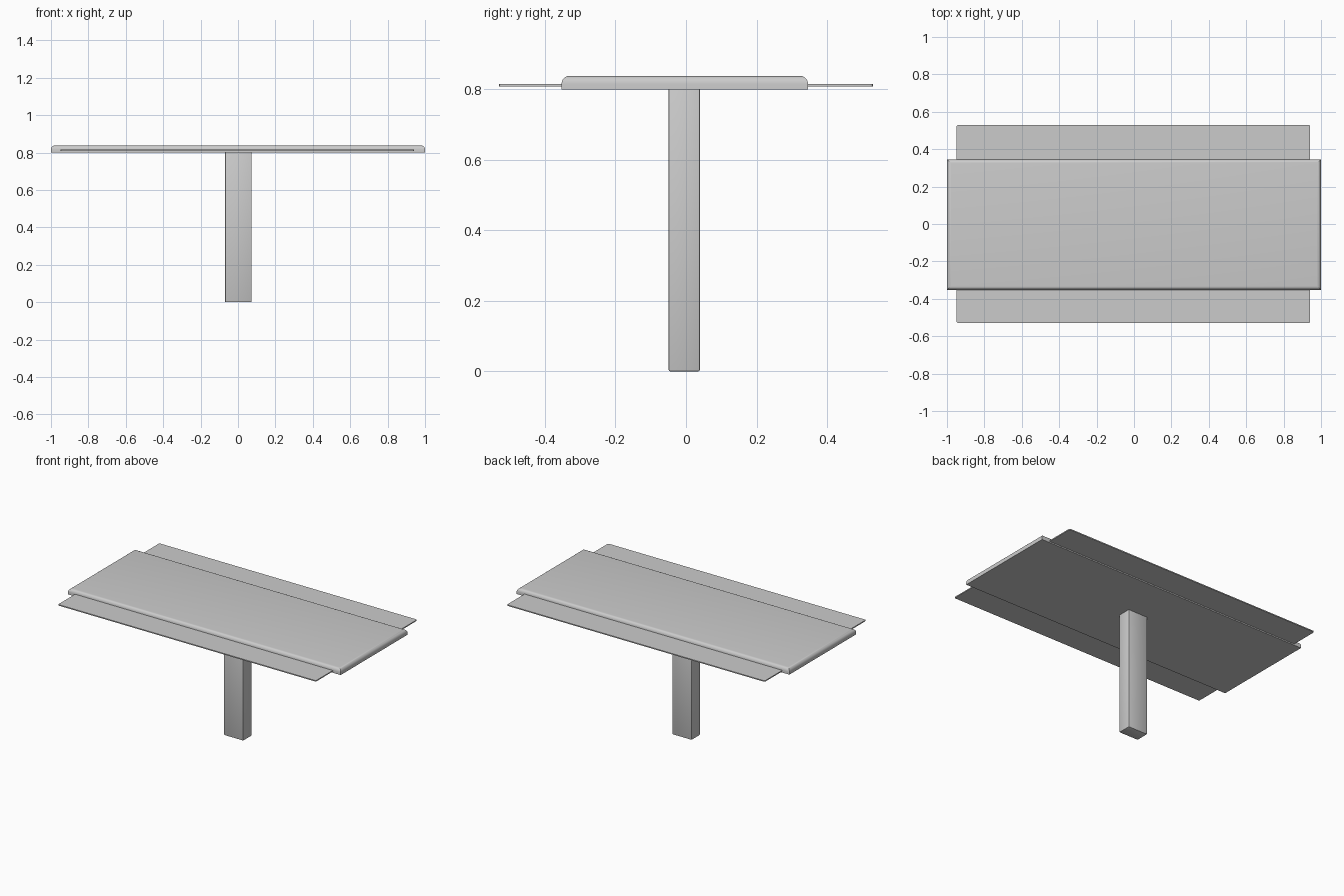
import bpy, bmesh

if "Cube" in bpy.data.objects:
    bpy.data.objects.remove(bpy.data.objects["Cube"])


def box(name, x, y, z, round_edges=None, radius=0.0, segments=4):
    """Box from (min, max) ranges; round_edges picks edges to bevel by their vertices."""
    bm = bmesh.new()
    bmesh.ops.create_cube(bm, size=1)
    for v in bm.verts:
        for i, (lo, hi) in enumerate((x, y, z)):
            v.co[i] = hi if v.co[i] > 0 else lo
    if round_edges:
        edges = [e for e in bm.edges if round_edges(*e.verts)]
        bmesh.ops.bevel(bm, geom=edges, offset=radius, segments=segments,
                        profile=0.5, affect='EDGES')
    bmesh.ops.recalc_face_normals(bm, faces=bm.faces[:])
    mesh = bpy.data.meshes.new(name)
    bm.to_mesh(mesh)
    bm.free()
    obj = bpy.data.objects.new(name, mesh)
    bpy.context.collection.objects.link(obj)
    bpy.ops.object.select_all(action='DESELECT')
    obj.select_set(True)
    bpy.context.view_layer.objects.active = obj
    bpy.ops.object.shade_smooth_by_angle()
    return obj


# Top panel: rounded over on its upper rim, square underneath
box("table_top", (-1, 1), (-0.353, 0.346), (0.80, 0.838),
    lambda a, b: a.co.z > 0.83 and b.co.z > 0.83, 0.022, 5)

# Thin extension leaves sliding out on both long sides
for name, side in (("front_leaf", -1), ("back_leaf", 1)):
    box(name, (-0.948, 0.942), sorted((side * 0.33, side * 0.53)), (0.808, 0.815),
        lambda a, b: abs(a.co.z - b.co.z) > 0.001 and abs(a.co.y) > 0.5, 0.008, 3)

# Single pedestal post with slightly eased edges
box("pedestal_post", (-0.069, 0.073), (-0.049, 0.039), (0, 0.805),
    lambda a, b: True, 0.004, 2)
